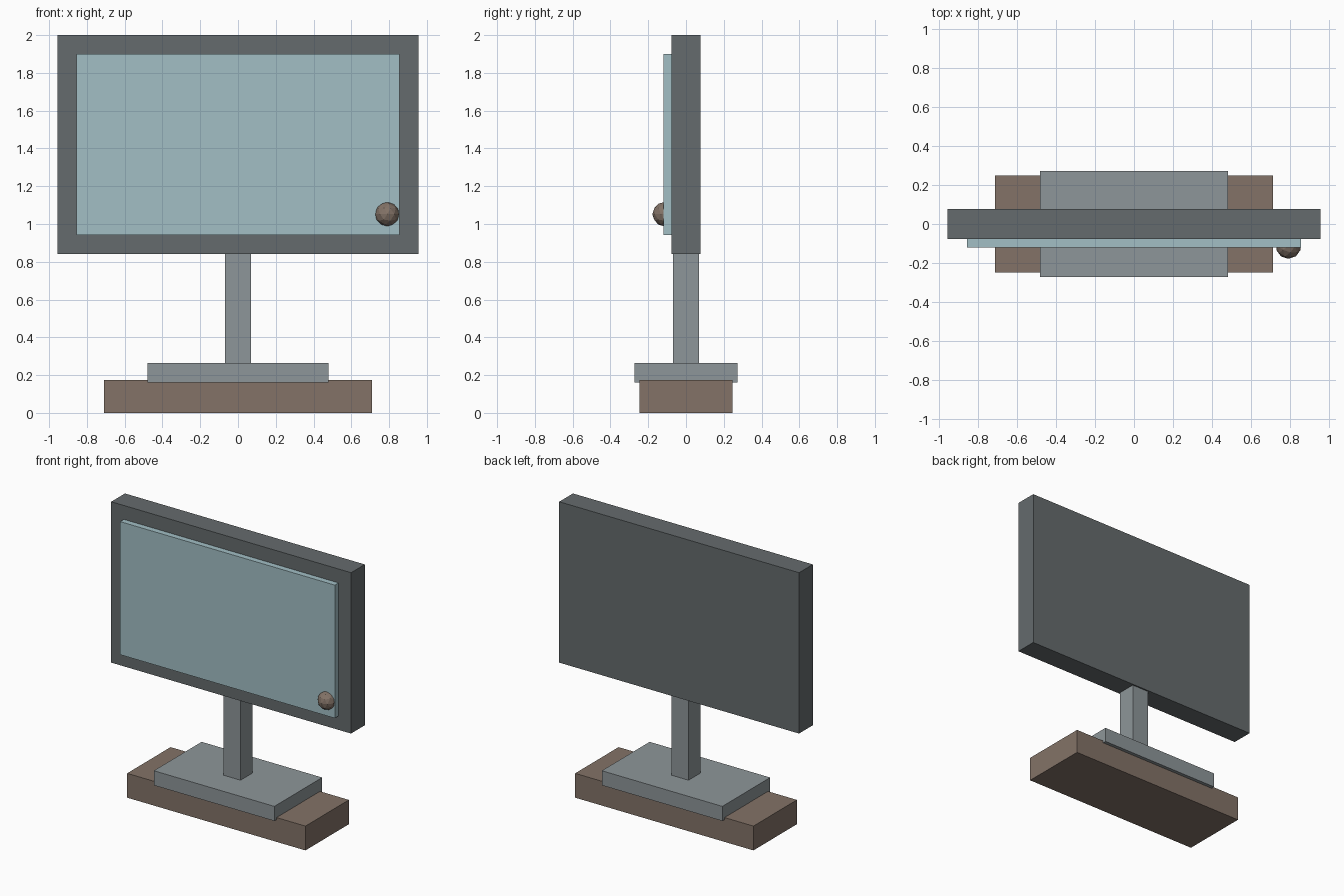
import bpy

cube = bpy.data.objects.get("Cube")
if cube:
    bpy.data.objects.remove(cube, do_unlink=True)


def material(name, rgb):
    mat = bpy.data.materials.new(name)
    mat.use_nodes = True
    mat.diffuse_color = (*rgb, 1)
    mat.node_tree.nodes["Principled BSDF"].inputs["Base Color"].default_value = (*rgb, 1)
    return mat


charcoal = material("charcoal", (0.13, 0.147, 0.153))
grey = material("steel grey", (0.27, 0.305, 0.319))
glass = material("pale blue", (0.362, 0.521, 0.558))
brown = material("brown", (0.227, 0.171, 0.136))


def box(name, mat, x, y, z):
    """Box spanning the given (low, high) range on each axis."""
    spans = (x, y, z)
    bpy.ops.mesh.primitive_cube_add(size=1, location=[(a + b) / 2 for a, b in spans])
    obj = bpy.context.object
    obj.name = name
    obj.scale = [b - a for a, b in spans]
    bpy.ops.object.transform_apply(location=False, rotation=False, scale=True)
    obj.data.materials.append(mat)


# Stand, from the ground up
box("plinth", brown, (-0.71, 0.71), (-0.247, 0.247), (0, 0.175))
box("stand_base", grey, (-0.48, 0.48), (-0.272, 0.272), (0.16, 0.265))
box("stand_post", grey, (-0.068, 0.068), (-0.068, 0.068), (0.25, 0.86))

# Display
box("display_housing", charcoal, (-0.955, 0.955), (-0.078, 0.078), (0.842, 2))
box("screen", glass, (-0.855, 0.855), (-0.12, -0.07), (0.942, 1.9))

# Faceted control knob
bpy.ops.mesh.primitive_ico_sphere_add(subdivisions=2, radius=0.065, location=(0.79, -0.113, 1.052))
knob = bpy.context.object
knob.name = "control_knob"
knob.data.materials.append(brown)
